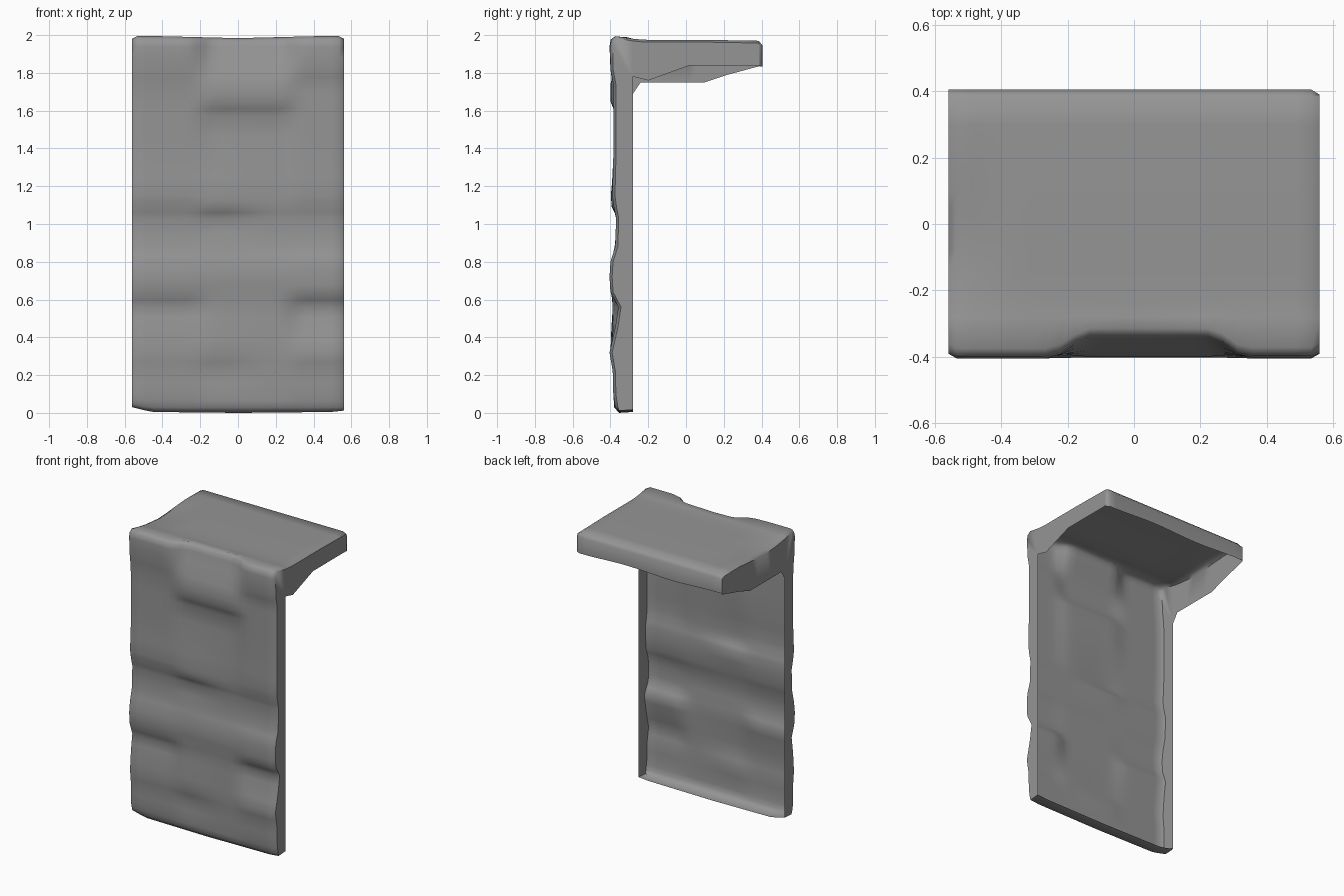
import bpy, bmesh, math

if "Cube" in bpy.data.objects:
    bpy.data.objects.remove(bpy.data.objects["Cube"])

W = 0.56
# Carved relief of the front: height, then y at left, centre-left, centre-right, right
KNOTS = [-0.26, -0.13, 0.23, 0.34]
RELIEF = [
    (0.03, -.375, -.38, -.38, -.375), (0.10, -.385, -.385, -.385, -.385),
    (0.22, -.385, -.378, -.388, -.388), (0.32, -.395, -.400, -.393, -.405),
    (0.45, -.385, -.395, -.390, -.375), (0.56, -.370, -.388, -.388, -.358),
    (0.64, -.398, -.395, -.395, -.400), (0.72, -.405, -.402, -.402, -.405),
    (0.80, -.395, -.395, -.395, -.400), (0.88, -.375, -.378, -.375, -.375),
    (1.03, -.370, -.362, -.370, -.370), (1.09, -.385, -.393, -.380, -.382),
    (1.15, -.395, -.398, -.383, -.390), (1.35, -.385, -.380, -.375, -.385),
    (1.57, -.385, -.368, -.368, -.385), (1.65, -.385, -.400, -.400, -.385),
    (1.74, -.390, -.400, -.400, -.385), (1.82, -.400, -.380, -.380, -.400),
    (1.94, -.405, -.345, -.345, -.402)]
# Lower edges of the slab's side skirts (y, z)
SKIRT_L = [(-.28, 1.69), (-.24, 1.75), (.10, 1.75), (.22, 1.79), (.405, 1.84)]
SKIRT_R = [(-.28, 1.78), (-.20, 1.76), (.02, 1.84), (.405, 1.84)]
TOP = [(-.40, 1.985), (-.20, 1.975), (.10, 1.975), (.38, 1.97)]


def lerp_table(t, pts, smooth=False):
    if t <= pts[0][0]:
        return pts[0][1]
    for (a, va), (b, vb) in zip(pts, pts[1:]):
        if t <= b:
            f = (t - a) / (b - a)
            if smooth:
                f = f * f * (3 - 2 * f)
            return va + (vb - va) * f
    return pts[-1][1]


def front_y(x, z):
    vals = [lerp_table(z, [(r[0], r[i]) for r in RELIEF]) for i in range(1, 5)]
    y = lerp_table(x, list(zip(KNOTS, vals)), True)
    return y + (0.014 if abs(x) > W - 0.01 else 0)


def top_z(x, y):
    side = lerp_table(x, [(-W, 1), (-0.35, 0)])
    dip = 0.025 * side * max(0, 1 - abs(y + 0.05) / 0.28)
    crest = 0.01 * max(0, 1 - abs(y + 0.38) / 0.12) * min(1, abs(x) / 0.4)
    return lerp_table(y, TOP) + crest - dip - (0.012 if abs(x) > W - 0.01 else 0)


# Columns across the width, with a tight pair at each side for a worn edge
inner = [-W + 0.025 + (2 * W - 0.05) * i / 24 for i in range(25)]
xs = [-W] + inner + [W]


def foot_z(x):
    return lerp_table(x, [(-W, 0.03), (-0.46, 0.005), (0, 0.0), (0.5, 0.005), (W, 0.012)])


def skirt(side, y):
    return lerp_table(y, SKIRT_L if side < 0 else SKIRT_R)


rows = []


def add_row(fn, edge):
    left, right = edge(-1), edge(1)
    rows.append([(-W, *left)] + [(x, *fn(x)) for x in xs] + [(W, *right)])


# Underside lip and rounded foot
add_row(lambda x: (-0.28, foot_z(x) + 0.005), lambda s: (-0.28, foot_z(s * W) + 0.005))
add_row(lambda x: (-0.355, foot_z(x)), lambda s: (-0.28, foot_z(s * W) + 0.005))
# Front wall, two rows per relief step
heights = []
for a, b in zip(RELIEF, RELIEF[1:]):
    heights += [a[0], (a[0] + b[0]) / 2]
heights.append(RELIEF[-1][0])
for z in heights:
    add_row(lambda x: (front_y(x, z), max(z, foot_z(x) + 0.02)),
            lambda s: (-0.28, min(max(z, foot_z(s * W) + 0.02), skirt(s, -0.28))))
# Rounded front top edge
for dy, dz in ((0.006, -0.018), (0.03, 0.0)):
    add_row(lambda x: (front_y(x, 1.94) + dy, top_z(x, -0.38) + dz),
            lambda s: (-0.28, skirt(s, -0.28)))
# Top slab
for y in (-.28, -.24, -.20, -.14, -.08, .02, .10, .16, .22, .30, .385):
    add_row(lambda x: (y, top_z(x, y)), lambda s: (y, skirt(s, y)))
# Back lip of the slab, with a slightly wavy lower edge
back = lambda x: 0.405 - (0.015 if x > W - 0.01 else 0)
add_row(lambda x: (back(x), 1.945), lambda s: (back(s * W), 1.84))
add_row(lambda x: (back(x), 1.84 + 0.006 * math.sin(9 * x)), lambda s: (back(s * W), 1.84))

# Skin the rows into one open-backed shell
bm = bmesh.new()
grid = [[bm.verts.new(p) for p in r] for r in rows]
for r0, r1 in zip(grid, grid[1:]):
    for i in range(len(r0) - 1):
        bm.faces.new((r0[i], r0[i + 1], r1[i + 1], r1[i]))
bmesh.ops.remove_doubles(bm, verts=bm.verts, dist=0.0005)
bmesh.ops.dissolve_degenerate(bm, edges=bm.edges, dist=0.0005)

mesh = bpy.data.meshes.new("stone_ledge")
bm.to_mesh(mesh)
bm.free()
obj = bpy.data.objects.new("stone_ledge", mesh)
bpy.context.collection.objects.link(obj)

# Dark grey stone
stone = bpy.data.materials.new("dark_stone")
stone.diffuse_color = (0.3, 0.3, 0.3, 1)
stone.use_nodes = True
stone.node_tree.nodes["Principled BSDF"].inputs["Base Color"].default_value = stone.diffuse_color
mesh.materials.append(stone)

bpy.context.view_layer.objects.active = obj
obj.select_set(True)
bpy.ops.object.shade_smooth_by_angle(angle=math.radians(60))
